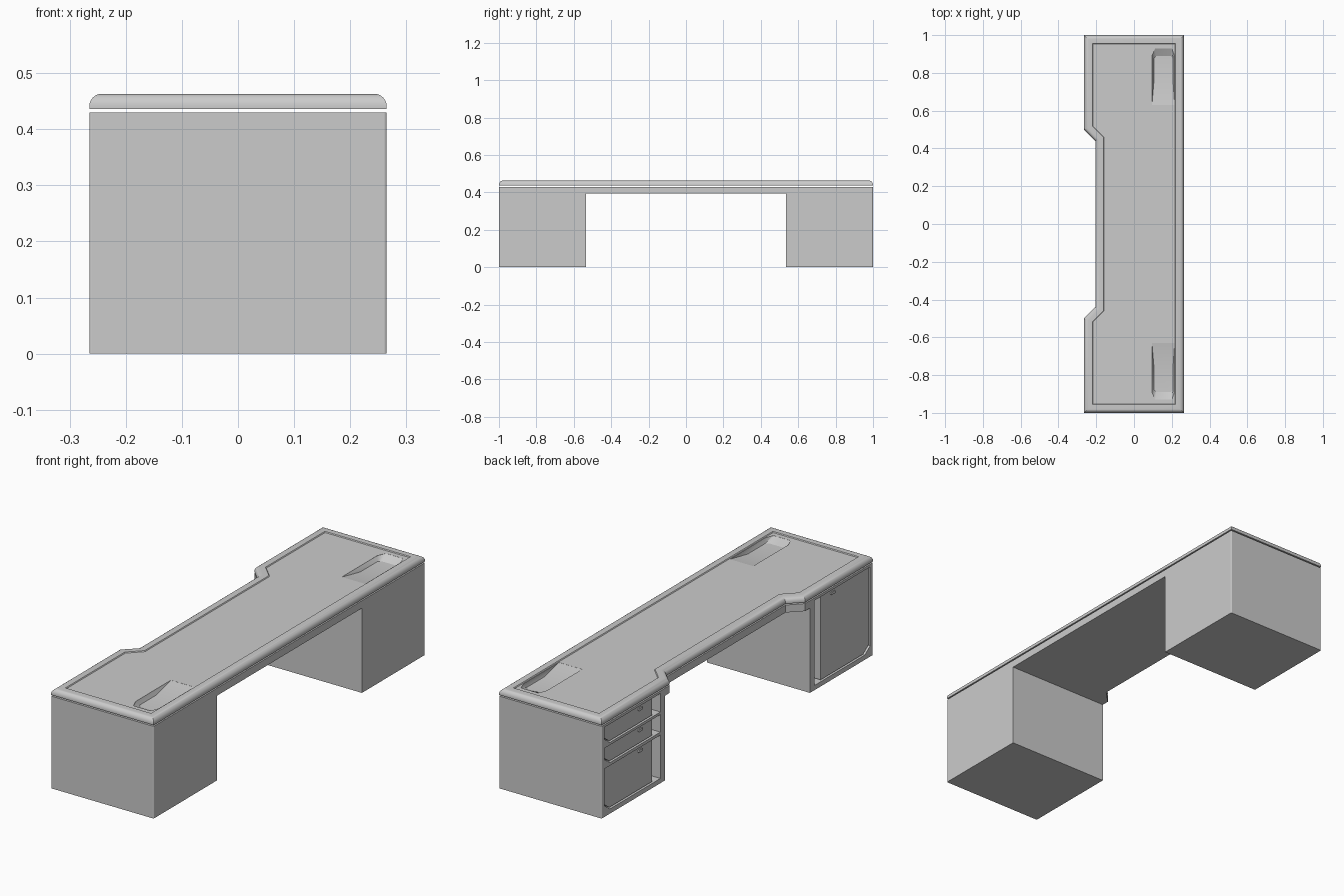
import bpy, bmesh
from mathutils import Vector

cube = bpy.data.objects.get("Cube")
if cube:
    bpy.data.objects.remove(cube, do_unlink=True)

grey = bpy.data.materials.new("plain_grey")
grey.use_nodes = True
grey.diffuse_color = (0.6, 0.6, 0.6, 1)
grey.node_tree.nodes["Principled BSDF"].inputs["Base Color"].default_value = (0.6, 0.6, 0.6, 1)


def finish(name, bm):
    bmesh.ops.recalc_face_normals(bm, faces=bm.faces)
    mesh = bpy.data.meshes.new(name)
    bm.to_mesh(mesh)
    bm.free()
    mesh.materials.append(grey)
    obj = bpy.data.objects.new(name, mesh)
    bpy.context.collection.objects.link(obj)
    return obj


def prism_bm(points, direction):
    bm = bmesh.new()
    face = bm.faces.new([bm.verts.new(p) for p in points])
    out = bmesh.ops.extrude_face_region(bm, geom=[face])["geom"]
    top = [v for v in out if isinstance(v, bmesh.types.BMVert)]
    bmesh.ops.translate(bm, verts=top, vec=Vector(direction))
    bmesh.ops.recalc_face_normals(bm, faces=bm.faces)
    return bm


def prism(name, points, direction):
    return finish(name, prism_bm(points, direction))


def activate(obj):
    bpy.ops.object.select_all(action="DESELECT")
    obj.select_set(True)
    bpy.context.view_layer.objects.active = obj


def cut(obj, cutter):
    cutter.hide_render = True
    mod = obj.modifiers.new("cut", "BOOLEAN")
    mod.operation, mod.solver, mod.object = "DIFFERENCE", "EXACT", cutter
    activate(obj)
    bpy.ops.object.modifier_apply(modifier=mod.name)
    bpy.data.objects.remove(cutter, do_unlink=True)


X, NOTCH, INNER, BODY_TOP = 0.265, -0.205, 0.535, 0.43


def outline(end, z):
    """Plan of the desk with the shallow knee notch on the -x side."""
    half = [(X, end), (-X, end), (-X, 0.5), (NOTCH, 0.44)]
    pts = half + [(x, -y) for x, y in reversed(half)]
    return [(x, y, z) for x, y in pts]


# Table top with a rounded rim and a slightly sunken writing surface
bm = prism_bm(outline(1, 0.436), (0, 0, 0.027))
rim = [e for e in bm.edges if all(v.co.z > 0.46 for v in e.verts)]
bmesh.ops.bevel(bm, geom=rim, offset=0.022, segments=6, profile=0.5, affect="EDGES")
surface = [max(bm.faces, key=lambda f: f.calc_area() * (f.normal.z > 0.9))]
bmesh.ops.inset_region(bm, faces=surface, thickness=0.022, use_even_offset=True)
bmesh.ops.inset_region(bm, faces=surface, thickness=0.003, depth=-0.004, use_even_offset=True)
table_top = finish("table_top", bm)


# Scooped trays near both ends, each with a ramp on the inner side
def tray_cutter(s):
    plan = [(0.095, 0.63), (0.215, 0.63), (0.215, 0.89), (0.2, 0.93), (0.112, 0.93), (0.095, 0.89)]
    floor = [(0.105, 0.75), (0.207, 0.75), (0.207, 0.875), (0.195, 0.89), (0.118, 0.89), (0.105, 0.875)]
    bm = bmesh.new()
    for ring, z in ((plan, 0.48), (plan, 0.4585), (floor, 0.439)):
        for x, y in ring:
            bm.verts.new((x, s * y, z))
    hull = bmesh.ops.convex_hull(bm, input=bm.verts)
    bmesh.ops.delete(bm, geom=list(set(hull["geom_interior"])), context="VERTS")
    return finish("tray_cutter", bm)


for s in (1, -1):
    cut(table_top, tray_cutter(s))

# Apron plate joining the two pedestals
prism("apron", outline(INNER, 0.395), (0, 0, BODY_TOP - 0.395))


def front_profile(s, x, inner, outer, low, high):
    """Front shape with its lower outer corner clipped."""
    clip = 0.028
    pts = [(inner, low), (outer - 1.4 * clip, low), (outer, low + clip), (outer, high), (inner, high)]
    return [(x, s * y, z) for y, z in pts]


drawer_rows = [(0.332, 0.418), (0.238, 0.32), (0.022, 0.224)]
pedestals = [("drawer", 1, drawer_rows), ("door", -1, [(0.022, 0.418)])]

for kind, s, rows in pedestals:
    # Pedestal box with softened outer corners
    corners = [(X, INNER), (X, 1), (-X, 1), (-X, INNER)]
    bm = prism_bm([(x, s * y, 0) for x, y in corners], (0, 0, BODY_TOP))
    upright = [e for e in bm.edges if all(abs(v.co.y) > 0.99 for v in e.verts)
               and abs(e.verts[0].co.z - e.verts[1].co.z) > 0.1]
    bmesh.ops.bevel(bm, geom=upright, offset=0.005, segments=3, profile=0.5, affect="EDGES")
    pedestal = finish(kind + "_pedestal", bm)

    for i, (low, high) in enumerate(rows, 1):
        # Open compartment
        cut(pedestal, prism("cell_cutter", front_profile(s, -0.3, 0.567, 0.978, low, high), (0.09, 0, 0)))
        # Front panel, leaving a finger gap at the inner side
        prism(f"{kind}_front_{i}",
              front_profile(s, -0.259, 0.622, 0.974, low + 0.004, high - 0.004), (0.055, 0, 0))
        # Small pull plate
        z = high - 0.018
        pull = [(-0.264, s * (0.71 + dy), z + dz)
                for dy, dz in ((-0.018, 0), (-0.012, -0.006), (0.012, -0.006),
                               (0.018, 0), (0.012, 0.006), (-0.012, 0.006))]
        prism(f"{kind}_pull_{i}", pull, (0.007, 0, 0))

# Smooth shading on the rounded rim only
activate(table_top)
bpy.ops.object.shade_smooth_by_angle(angle=0.45)
